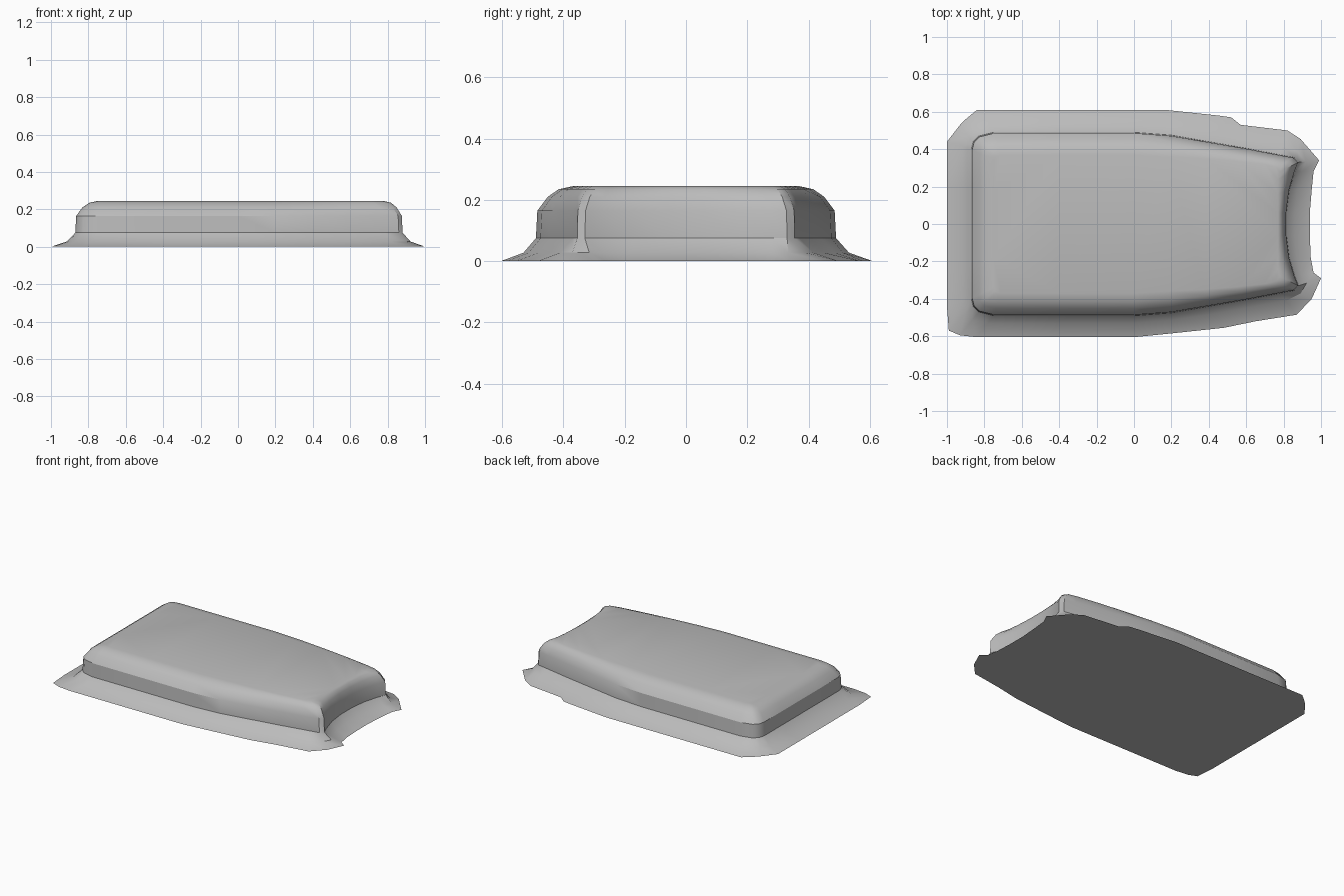
import bpy, bmesh, math

if "Cube" in bpy.data.objects:
    bpy.data.objects.remove(bpy.data.objects["Cube"])

# One row per station round half the plan: wall x,y | top edge x,y
stations = [
    (-0.87, 0.20, -0.75, 0.18), (-0.87, 0.40, -0.75, 0.34),
    (-0.86, 0.44, -0.745, 0.36), (-0.83, 0.47, -0.74, 0.37),
    (-0.75, 0.49, -0.71, 0.37), (-0.40, 0.49, -0.40, 0.37),
    (0.00, 0.49, 0.00, 0.37), (0.20, 0.475, 0.18, 0.36),
    (0.40, 0.44, 0.38, 0.35), (0.60, 0.405, 0.56, 0.335),
    (0.78, 0.37, 0.70, 0.32), (0.86, 0.355, 0.76, 0.305),
    (0.88, 0.33, 0.78, 0.28), (0.86, 0.28, 0.77, 0.24),
    (0.83, 0.18, 0.77, 0.16), (0.815, 0.06, 0.77, 0.06),
]
# Ragged hem on the ground, back side and front side
hem_back = [
    (-1.0, 0.20), (-1.0, 0.44), (-0.93, 0.53), (-0.90, 0.56),
    (-0.84, 0.61), (-0.40, 0.61), (0.17, 0.61), (0.45, 0.58),
    (0.52, 0.57), (0.57, 0.53), (0.82, 0.50), (0.89, 0.455),
    (0.99, 0.34), (0.96, 0.28), (0.95, 0.18), (0.94, 0.06),
]
hem_front = [
    (-1.0, -0.20), (-1.0, -0.44), (-0.99, -0.57), (-0.93, -0.595),
    (-0.84, -0.605), (-0.40, -0.605), (0.00, -0.605), (0.20, -0.585),
    (0.48, -0.555), (0.65, -0.52), (0.87, -0.485), (0.95, -0.40),
    (1.0, -0.29), (0.96, -0.26), (0.945, -0.18), (0.94, -0.06),
]


def loop(back, front):
    """Join the two halves into one closed outline."""
    return back + front[::-1]


def both(points):
    return loop(points, [(x, -y) for x, y in points])


def mix(a, b, t):
    return [(p[0] + (q[0] - p[0]) * t, p[1] + (q[1] - p[1]) * t) for p, q in zip(a, b)]


hem = loop(hem_back, hem_front)
wall = both([(s[0], s[1]) for s in stations])
top = both([(s[2], s[3]) for s in stations])
rings = [
    (hem, 0.0), (mix(hem, wall, 0.65), 0.028), (wall, 0.075),
    (mix(wall, top, 0.04), 0.165), (mix(wall, top, 0.32), 0.21),
    (mix(wall, top, 0.62), 0.235), (top, 0.245),
]

# Fitted cover: outline rings bridged from hem to top
bm = bmesh.new()
layers = [[bm.verts.new((x, y, z)) for x, y in pts] for pts, z in rings]
n = len(hem)
for low, high in zip(layers, layers[1:]):
    for i in range(n):
        j = (i + 1) % n
        bm.faces.new((low[i], low[j], high[j], high[i]))
caps = [bm.faces.new(layers[0]), bm.faces.new(layers[-1])]
bmesh.ops.triangulate(bm, faces=caps)
bmesh.ops.recalc_face_normals(bm, faces=bm.faces[:])
mesh = bpy.data.meshes.new("fitted_cover")
bm.to_mesh(mesh)
bm.free()

grey = bpy.data.materials.new("light grey")
grey.diffuse_color = (0.5, 0.5, 0.5, 1)
grey.use_nodes = True
grey.node_tree.nodes["Principled BSDF"].inputs["Base Color"].default_value = grey.diffuse_color
mesh.materials.append(grey)
cover = bpy.data.objects.new("fitted_cover", mesh)
bpy.context.collection.objects.link(cover)
bpy.context.view_layer.objects.active = cover
cover.select_set(True)
bpy.ops.object.shade_smooth_by_angle(angle=math.radians(32))
